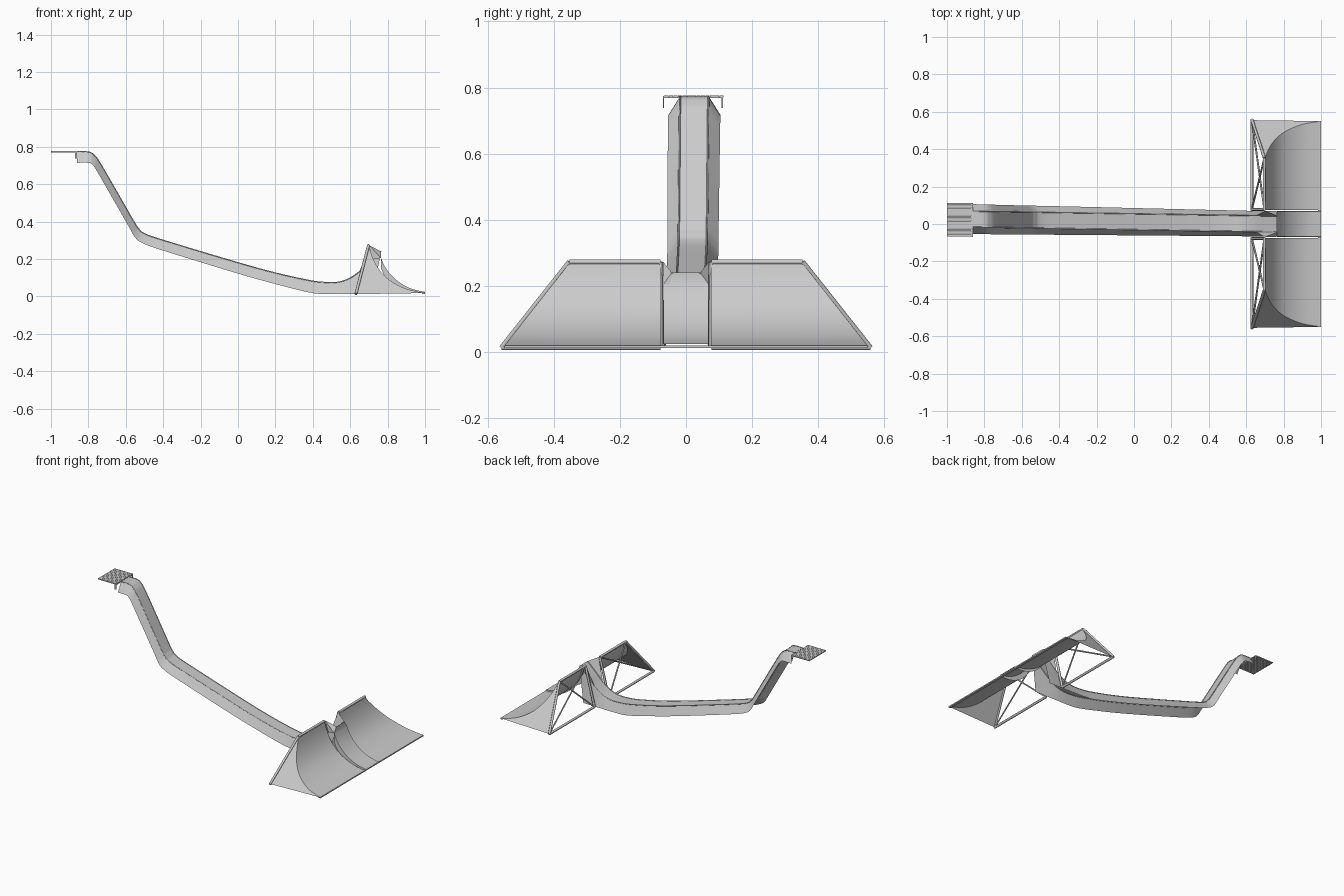
import bpy, bmesh, math
from mathutils import Vector

if "Cube" in bpy.data.objects:
    bpy.data.objects.remove(bpy.data.objects["Cube"])


def smooth_path(pts, n=4):
    """Catmull-Rom resampling of a tuple list."""
    p = [Vector(q) for q in pts]
    out = []
    for i in range(len(p) - 1):
        a, b, c, d = p[max(i - 1, 0)], p[i], p[i + 1], p[min(i + 2, len(p) - 1)]
        for k in range(n):
            t = k / n
            out.append(0.5 * (2 * b + (c - a) * t + (2 * a - 5 * b + 4 * c - d) * t * t
                              + (3 * b - a - 3 * c + d) * t ** 3))
    return out + [p[-1]]


def finish(name, bm, smooth=True):
    me = bpy.data.meshes.new(name)
    bmesh.ops.recalc_face_normals(bm, faces=bm.faces)
    bm.to_mesh(me)
    bm.free()
    ob = bpy.data.objects.new(name, me)
    bpy.context.collection.objects.link(ob)
    if smooth:
        bpy.ops.object.select_all(action='DESELECT')
        ob.select_set(True)
        bpy.context.view_layer.objects.active = ob
        bpy.ops.object.shade_smooth_by_angle(angle=math.radians(30))
    return ob


def loft(name, rows):
    bm = bmesh.new()
    vs = [[bm.verts.new(p) for p in r] for r in rows]
    for a, b in zip(vs, vs[1:]):
        for i in range(len(a) - 1):
            bm.faces.new((a[i], a[i + 1], b[i + 1], b[i]))
    return finish(name, bm)


def polys(name, faces):
    bm = bmesh.new()
    for f in faces:
        bm.faces.new([bm.verts.new(p) for p in f])
    bmesh.ops.remove_doubles(bm, verts=bm.verts, dist=1e-5)
    return finish(name, bm, False)


def tubes(name, lines, r, sides=8):
    cu = bpy.data.curves.new(name, 'CURVE')
    cu.dimensions = '3D'
    cu.bevel_depth = r
    cu.bevel_resolution = max(0, sides // 4 - 1)
    cu.use_fill_caps = True
    for pts in lines:
        s = cu.splines.new('POLY')
        s.points.add(len(pts) - 1)
        for q, p in zip(s.points, pts):
            q.co = (*p, 1)
    ob = bpy.data.objects.new(name, cu)
    bpy.context.collection.objects.link(ob)
    return ob


def box(name, x0, x1, y0, y1, z0, z1):
    bm = bmesh.new()
    bmesh.ops.create_cube(bm, size=1)
    for v in bm.verts:
        v.co = ((x0 + x1) / 2 + v.co.x * (x1 - x0), (y0 + y1) / 2 + v.co.y * (y1 - y0),
                (z0 + z1) / 2 + v.co.z * (z1 - z0))
    return finish(name, bm, False)


# Long ramp: deck x, deck z, skirt x, skirt z, centre y
ramp = smooth_path([
    (-.86, .773), (-.80, .772), (-.77, .755), (-.73, .70), (-.56, .405), (-.53, .36),
    (-.50, .335), (-.40, .30), (0, .18), (.20, .125), (.38, .085), (.46, .075),
    (.53, .075), (.59, .093), (.65, .133), (.70, .18), (.765, .24)])
skirt = smooth_path([
    (-.86, .714), (-.80, .714), (-.775, .70), (-.74, .645), (-.585, .375), (-.55, .315),
    (-.51, .285), (-.40, .245), (0, .122), (.20, .066), (.38, .021), (.46, .013),
    (.53, .012), (.59, .012), (.64, .012), (.68, .012), (.72, .012)])


def centre(x):
    return .026 - (x + .86) * .016


rows, rail_l, rail_r = [], [], []
for (x, z), (sx, sz) in zip(ramp, skirt):
    c = centre(x)
    w = .08 - .008 * (x + .86)
    rows.append([(sx, c - w, sz), (x, c - .043, z), (x, c + .043, z), (sx, c + w, sz)])
    rail_l.append((x, c - .043, z))
    rail_r.append((x, c + .043, z))
loft("ramp", rows)
tubes("ramp_edge_strips", [rail_l, rail_r], .003, 4)

# Start platform of narrow slats with two small pegs
for i in range(13):
    y = -.066 + i * .0139
    box("platform_slat", -1, -.865, y, y + .0125, .770, .776)
for y in (-.068, .110):
    box("platform_peg", -.872, -.862, y - .002, y + .002, .738, .774)
box("platform_crossbar", -.872, -.862, -.068, .110, .768, .772)

# Curved wings with slanted ends
curve = smooth_path([(.70, .272), (.717, .215), (.745, .158), (.785, .108),
                     (.84, .068), (.91, .037), (1, .018)])


def outer(z):
    return .35 + .2 * (.272 - z) / .254


for s, side in ((1, "left"), (-1, "right")):
    loft("curved_wing_" + side, [[(x, s * .076, z), (x, s * outer(z), z)] for x, z in curve])
    # flat slanted end panel closing the wing
    back = (.635, s * .555, .012)
    pts = [(x, s * outer(z), z) for x, z in curve]
    polys("wing_end_" + side, [(back, a, b) for a, b in zip(pts, pts[1:])])
    # tubular frame and cross bracing behind the wing
    ib, it = (.63, s * .077, .013), (.697, s * .077, .272)
    ot, ob = (.697, s * .353, .272), (.63, s * .558, .013)
    tubes("back_frame_" + side, [(ib, it), (it, ot), (ot, ob), (ob, ib)], .008)
    tubes("back_brace_" + side, [(ib, ot), (it, ob)], .005)
    # chamfered flank between the ramp lip and the wing
    top = (.70, s * .07, .274)
    deck = [(x, centre(x) + s * .043, z) for x, z in ramp[-9:]]
    polys("notch_flank_" + side, [(top, a, b) for a, b in zip(deck, deck[1:])]
          + [(top, deck[-1], (.765, s * .068, .205)),
             (top, (.765, s * .068, .205), (.72, s * .068, .2))])

# Raised centre band running down from the ramp lip
band = smooth_path([(.765, .205), (.785, .160), (.82, .113), (.87, .070), (.93, .040), (1, .024)])
rows = [[(.765, -.045, .22), (.765, -.043, .24), (.765, .043, .24), (.765, .045, .22)]]
for x, z in band:
    d = .05 * (1 - x) / .235 + .006
    rows.append([(x, -.069, z - d), (x, -.068, z), (x, .068, z), (x, .069, z - d)])
loft("centre_band", rows)

# Low base edges tying the frame to the front
box("front_edge", .985, 1, -.55, .55, .012, .020)
